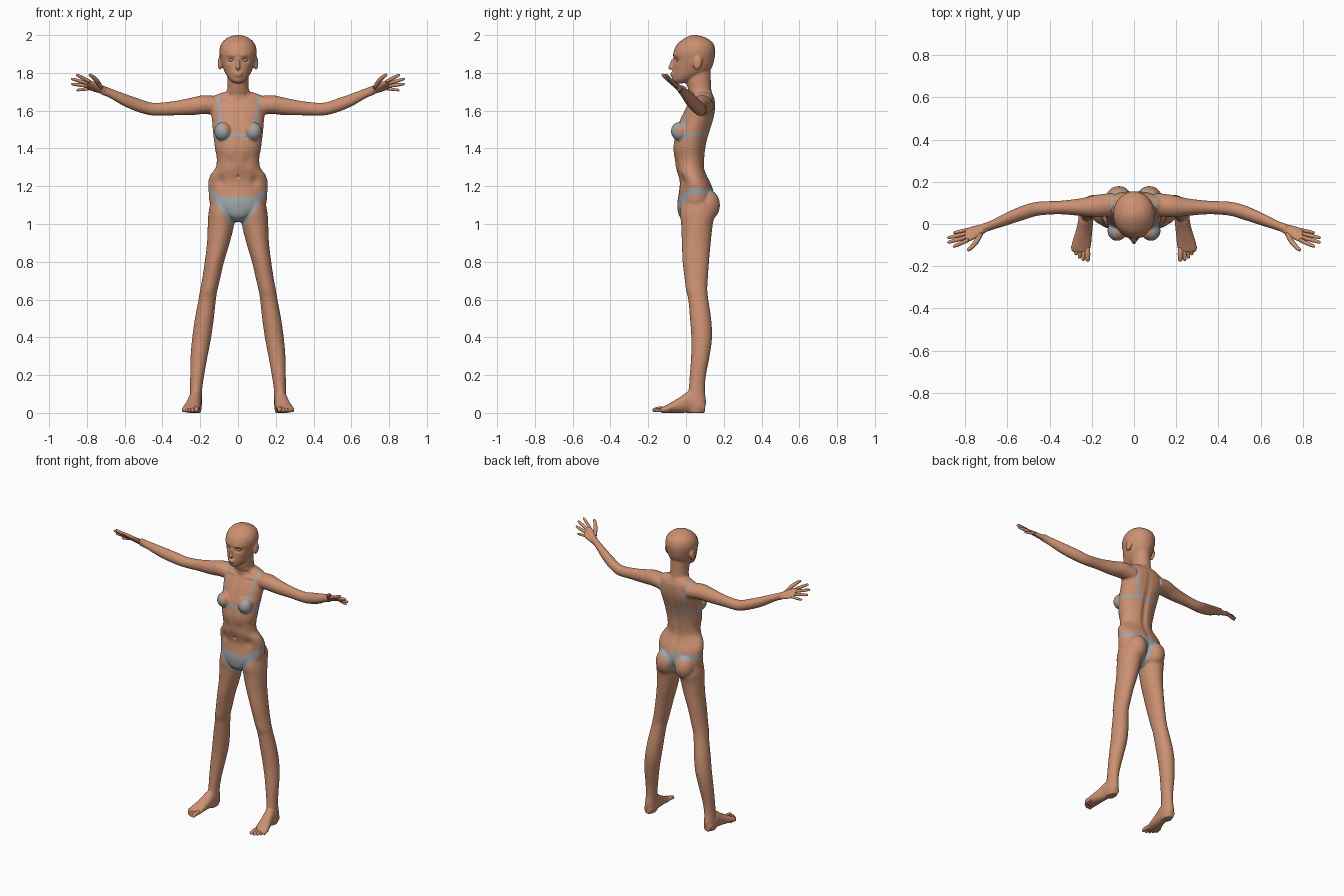
import bpy, bmesh, math
from mathutils import Vector, Matrix

X, Y, Z = Vector((1, 0, 0)), Vector((0, 1, 0)), Vector((0, 0, 1))


def material(name, col):
    m = bpy.data.materials.new(name)
    m.diffuse_color = (*col, 1)
    return m


SKIN = material("skin", (0.60, 0.28, 0.165))
CLOTH = material("grey cloth", (0.36, 0.38, 0.39))
EYE = material("eye grey", (0.42, 0.40, 0.38))


def spline(rows, n=4):
    """Catmull-Rom interpolation of rows of numbers."""
    out = []
    for i in range(len(rows) - 1):
        p0, p1, p2, p3 = rows[max(i - 1, 0)], rows[i], rows[i + 1], rows[min(i + 2, len(rows) - 1)]
        for k in range(n):
            t = k / n
            out.append([0.5 * (2 * b + (c - a) * t + (2 * a - 5 * b + 4 * c - d) * t * t
                               + (3 * b - a - 3 * c + d) * t ** 3) for a, b, c, d in zip(p0, p1, p2, p3)])
    return out + [list(rows[-1])]


def loft(bm, rows, u, v, s=1, n=28, smooth=4):
    """Skin elliptical rings (x, y, z, ru, rv); s = -1 mirrors in x."""
    prev = first = None
    faces = []
    for x, y, z, a, b in spline(rows, smooth):
        ring = []
        for i in range(n):
            t = 2 * math.pi * i / n
            p = Vector((x, y, z)) + u * (a * math.cos(t)) + v * (b * math.sin(t))
            ring.append(bm.verts.new((p.x * s, p.y, p.z)))
        if prev:
            faces += [bm.faces.new((prev[i], prev[(i + 1) % n], ring[(i + 1) % n], ring[i])) for i in range(n)]
        first, prev = first or ring, ring
    faces += [bm.faces.new(first), bm.faces.new(prev)]
    bmesh.ops.recalc_face_normals(bm, faces=faces)


def depth_rows(rows):
    """(cx, z, rx, y_front, y_back) to loft rows."""
    return [(cx, (f + k) / 2, z, rx, (k - f) / 2) for cx, z, rx, f, k in rows]


def ball(bm, c, r, rot=0):
    m = Matrix.Translation(c) @ Matrix.Rotation(rot, 4, 'X') @ Matrix.Diagonal((*r, 1))
    bmesh.ops.create_uvsphere(bm, u_segments=24, v_segments=14, radius=1, matrix=m)


def digit(bm, a, b, r, s, bend=Vector((0, 0, 0))):
    """Tapered rounded finger or toe."""
    a, b = Vector(a), Vector(b)
    u = (b - a).orthogonal().normalized()
    v = (b - a).normalized().cross(u)
    rows = []
    for t, k in ((0, 1), (0.3, 0.98), (0.5, 1), (0.75, 0.88), (0.9, 0.75), (0.97, 0.5), (1, 0.12)):
        p = a.lerp(b, t) + bend * math.sin(math.pi * t)
        rows.append((*p, r * k, r * k))
    loft(bm, rows, u, v, s, 12, 2)


def make(bm, name, mats):
    me = bpy.data.meshes.new(name)
    bm.to_mesh(me)
    bm.free()
    for m in mats:
        me.materials.append(m)
    me.polygons.foreach_set("use_smooth", [True] * len(me.polygons))
    ob = bpy.data.objects.new(name, me)
    bpy.context.collection.objects.link(ob)
    return ob


bm = bmesh.new()
# head
loft(bm, depth_rows([(0, 1.745, .020, -.055, -.01), (0, 1.76, .040, -.070, .04), (0, 1.785, .060, -.072, .09),
                     (0, 1.81, .073, -.070, .125), (0, 1.84, .084, -.068, .142), (0, 1.87, .092, -.066, .150),
                     (0, 1.90, .098, -.068, .155), (0, 1.93, .097, -.060, .154), (0, 1.96, .085, -.040, .142),
                     (0, 1.985, .058, -.005, .108), (0, 1.997, .028, .022, .07), (0, 2.001, .006, .035, .05)]), X, Y)
ball(bm, (0, -.080, 1.828), (.013, .016, .012))
ball(bm, (0, -.070, 1.848), (.009, .017, .032), math.radians(-18))
ball(bm, (0, -.072, 1.797), (.024, .012, .007))
ball(bm, (0, -.070, 1.785), (.020, .012, .007))
# neck
loft(bm, depth_rows([(0, 1.62, .085, .02, .145), (0, 1.68, .075, .022, .142), (0, 1.71, .058, .012, .135),
                     (0, 1.76, .056, .0, .132), (0, 1.82, .056, .0, .13)]), X, Y)
# torso
loft(bm, depth_rows([(0, 1.01, .025, .0, .08), (0, 1.04, .08, -.035, .12), (0, 1.08, .135, -.045, .145),
                     (0, 1.12, .152, -.045, .155), (0, 1.18, .156, -.036, .145), (0, 1.22, .158, -.033, .13),
                     (0, 1.26, .146, -.042, .11), (0, 1.30, .118, -.055, .098), (0, 1.35, .113, -.063, .10),
                     (0, 1.40, .122, -.068, .105), (0, 1.45, .128, -.062, .115), (0, 1.50, .134, -.052, .13),
                     (0, 1.55, .138, -.034, .145), (0, 1.60, .145, -.010, .154), (0, 1.65, .150, .020, .154),
                     (0, 1.68, .125, .040, .145), (0, 1.70, .07, .045, .135)]), X, Y)

palm_w = Vector((0, -.8, .6))
palm_n = Vector((.92, -.28, .28)).cross(palm_w).normalized()
for s in (1, -1):
    # breast, buttock, ear
    ball(bm, (s * .080, -.032, 1.490), (.046, .048, .050), math.radians(12))
    ball(bm, (s * .072, .108, 1.10), (.066, .072, .085))
    ball(bm, (s * .095, .062, 1.852), (.012, .024, .038), math.radians(-12))
    # arm
    loft(bm, [(.10, .092, 1.625, .055, .05), (.18, .085, 1.632, .053, .050), (.25, .08, 1.622, .042, .046),
              (.35, .078, 1.612, .032, .037), (.45, .073, 1.608, .033, .034), (.52, .055, 1.626, .035, .036),
              (.60, .025, 1.656, .031, .034), (.68, -.008, 1.694, .023, .026),
              (.72, -.022, 1.710, .023, .026)], Y, Z, s)
    # palm
    loft(bm, [(.69, -.012, 1.70, .022, .018), (.72, -.026, 1.711, .030, .017), (.76, -.042, 1.726, .040, .015),
              (.79, -.052, 1.736, .041, .012), (.802, -.055, 1.739, .036, .008)], palm_w, palm_n, s)
    # leg
    loft(bm, depth_rows([(.085, 1.14, .055, -.02, .14), (.087, 1.06, .069, -.032, .155), (.090, 1.0, .070, -.026, .142),
                         (.104, .90, .060, -.022, .131), (.125, .80, .051, -.018, .122), (.144, .70, .047, -.006, .115),
                         (.155, .65, .046, .0, .113), (.163, .60, .046, .012, .118), (.178, .50, .050, .021, .133),
                         (.192, .40, .050, .028, .138), (.206, .30, .045, .027, .125), (.216, .20, .037, .020, .106),
                         (.222, .12, .032, .013, .100), (.225, .06, .034, .0, .106), (.226, .02, .033, .0, .10),
                         (.226, .0, .028, .01, .095)]), X, Y, s)
    # foot
    loft(bm, [(x, y, h / 2, r, h / 2) for y, x, r, h in
              ((.10, .226, .022, .055), (.07, .226, .034, .085), (.02, .228, .036, .115), (-.03, .236, .039, .085),
               (-.08, .246, .045, .055), (-.115, .252, .047, .036), (-.135, .250, .040, .026))], X, Z, s)

# fuse everything into one skin
rough = make(bm, "rough_body", [])
mod = rough.modifiers.new("fuse", 'REMESH')
mod.mode, mod.voxel_size = 'VOXEL', 0.0055
mod = rough.modifiers.new("soften", 'SMOOTH')
mod.factor, mod.iterations = 0.5, 5
fused = bpy.data.meshes.new_from_object(rough.evaluated_get(bpy.context.evaluated_depsgraph_get()))
bpy.data.objects.remove(rough)
bm = bmesh.new()
bm.from_mesh(fused)

# sculpted hollows and ridges: |x|, front?, z, x radius, z radius, y shift
dents = [(.037, 1, 1.868, .018, .013, .012), (.037, 1, 1.895, .025, .008, -.003), (0, 1, 1.25, .008, .008, .010),
         (0, 1, 1.38, .012, .08, .005), (0, 1, 1.56, .02, .08, .006), (.06, 1, 1.685, .03, .010, .008),
         (.07, 1, 1.655, .05, .007, -.005), (.045, 1, 1.33, .025, .03, .006), (.09, 1, 1.23, .02, .03, .010),
         (0, 0, 1.40, .018, .20, -.010), (0, 0, 1.08, .014, .05, -.022), (.075, 0, 1.58, .03, .05, .005)]
for v in bm.verts:
    x, z, front = abs(v.co.x), v.co.z, v.co.y < .04
    if x < .2 and z > 1:
        v.co.y += sum(d * math.exp(-((x - bx) / rx) ** 2 - ((z - bz) / rz) ** 2)
                      for bx, f, bz, rx, rz, d in dents if front == bool(f))


# clean cuts along the garment edges: nx*|x| + nz*z = d
def cut(nx, nz, d, lo, hi):
    for s in ((1, -1) if nx else (1,)):
        no = Vector((s * nx, 0, nz))
        fs = [f for f in bm.faces if lo < f.calc_center_median().z < hi and abs(f.verts[0].co.x) < .2]
        geom = set(fs) | {e for f in fs for e in f.edges} | {v for f in fs for v in f.verts}
        bmesh.ops.bisect_plane(bm, geom=list(geom), dist=1e-5, plane_co=no * (d / no.length_squared), plane_no=no)


for e in (-.007, .007):
    cut(1, -.12, -.0948 + e, 1.52, 1.71)
    cut(1, -.2, -.231 + e, 1.46, 1.71)
for zz in (1.145, 1.16, 1.19, 1.445, 1.465, 1.483):
    cut(0, 1, zz, zz - .02, zz + .02)
cut(-.6, 1, 1.097, 1.12, 1.21)
cut(-1.45, 1, .94, .96, 1.2)
cut(-1.1, 1, 1.09, 1.07, 1.2)
cut(1, -.6, -.836, 1.44, 1.57)


def is_cloth(c):
    x, y, z = abs(c.x), c.y, c.z
    if x > .19 or not .95 < z < 1.72:
        return False
    if z < 1.3:                                     # briefs
        if 1.16 < z < 1.19 and (y > .03 or x > .14):
            return True
        if y < .05:
            return .94 + 1.45 * x < z < max(1.145, 1.097 + .6 * x)
        return z < 1.19 and (z > 1.09 + 1.1 * x or x < .018)
    if 1.465 < z < 1.483 and (y > -.01 or x < .06 or x > .11):   # chest band
        return True
    if y < .06 and 1.445 < z < 1.56 and x - .6 * z > -.836 and x < .125 - .15 * (z - 1.46):
        return y < .0                               # cups
    if y < .075:                                    # straps
        return z > 1.54 and abs(x - .12 * z + .0948) < .007
    return z > 1.48 and abs(x - .2 * z + .231) < .007


for f in bm.faces:
    f.material_index = int(is_cloth(f.calc_center_median()))
make(bm, "body", [SKIN, CLOTH])

# fingers and thumbs
bm = bmesh.new()
tips = [(.857, -.108, 1.792), (.884, -.088, 1.770), (.884, -.066, 1.742), (.856, -.042, 1.708)]
for s in (1, -1):
    for i, tip in enumerate(tips):
        base = Vector((.785, -.051, 1.735)) + palm_w * (.031 - .0205 * i)
        digit(bm, base, tip, .0098 if i < 3 else .0085, s)
    digit(bm, (.725, -.043, 1.722), (.788, -.127, 1.793), .012, s, Vector((-.006, -.004, .004)))
make(bm, "fingers", [SKIN])

# toes
bm = bmesh.new()
for s in (1, -1):
    for i, (x, y, r) in enumerate(((.219, -.178, .014), (.241, -.175, .011), (.259, -.164, .0105),
                                   (.275, -.148, .010), (.290, -.128, .010))):
        digit(bm, (.222 + .0145 * i, -.105 + .005 * i, r + .004), (x, y, r), r, s, Vector((0, 0, .004)))
make(bm, "toes", [SKIN])

# eyes
bm = bmesh.new()
for s in (1, -1):
    ball(bm, (s * .036, -.041, 1.868), (.015, .014, .008))
make(bm, "eyes", [EYE])
